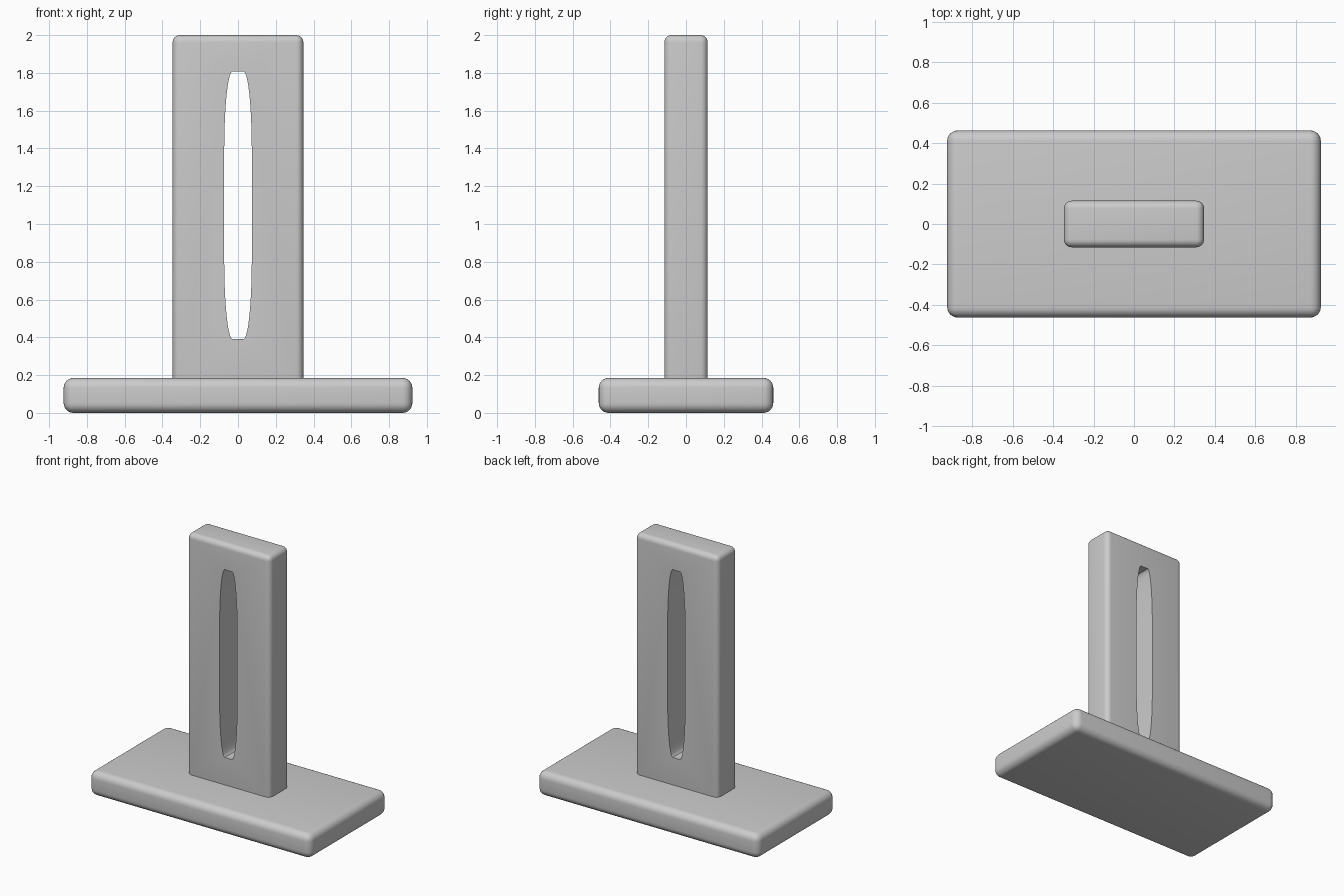
import bpy, bmesh, math

if "Cube" in bpy.data.objects:
    bpy.data.objects.remove(bpy.data.objects["Cube"])

grey = bpy.data.materials.new("light_grey")
grey.diffuse_color = (0.6, 0.6, 0.6, 1)
grey.use_nodes = True
grey.node_tree.nodes["Principled BSDF"].inputs["Base Color"].default_value = grey.diffuse_color


def finish(name, bm):
    bmesh.ops.recalc_face_normals(bm, faces=bm.faces)
    mesh = bpy.data.meshes.new(name)
    bm.to_mesh(mesh)
    bm.free()
    mesh.materials.append(grey)
    ob = bpy.data.objects.new(name, mesh)
    bpy.context.collection.objects.link(ob)
    return ob


def rounded_box(name, half_x, half_y, z0, z1, radius):
    bm = bmesh.new()
    bmesh.ops.create_cube(bm, size=2)
    for v in bm.verts:
        v.co = (v.co.x * half_x, v.co.y * half_y, z0 if v.co.z < 0 else z1)
    bmesh.ops.bevel(bm, geom=bm.edges[:], offset=radius, segments=6,
                    profile=0.5, affect='EDGES')
    return finish(name, bm)


def smooth(ob):
    bpy.ops.object.select_all(action='DESELECT')
    ob.select_set(True)
    bpy.context.view_layer.objects.active = ob
    bpy.ops.object.shade_smooth_by_angle(angle=math.radians(30))


# Foot plate and upright
base = rounded_box("base", 0.923, 0.462, 0.0, 0.185, 0.052)
upright = rounded_box("upright", 0.346, 0.115, 0.14, 2.0, 0.038)

# Slot cutter: a tall rectangle with stretched elliptical corners
half_w, half_h, mid_z = 0.073, 0.7075, 1.0995
rx, rz, steps = 0.043, 0.42, 10
bm = bmesh.new()
ring = []
for q, (sx, sz) in enumerate([(1, 1), (-1, 1), (-1, -1), (1, -1)]):
    for i in range(steps + 1):
        a = math.pi / 2 * (q + i / steps)
        ring.append(bm.verts.new((sx * (half_w - rx) + rx * math.cos(a), -0.3,
                                  mid_z + sz * (half_h - rz) + rz * math.sin(a))))
face = bm.faces.new(ring)
ext = bmesh.ops.extrude_face_region(bm, geom=[face])
for v in ext["geom"]:
    if isinstance(v, bmesh.types.BMVert):
        v.co.y = 0.3
cutter = finish("slot_cutter", bm)

# Cut the slot through the upright
mod = upright.modifiers.new("slot", 'BOOLEAN')
mod.operation = 'DIFFERENCE'
mod.solver = 'EXACT'
mod.object = cutter
bpy.context.view_layer.objects.active = upright
upright.select_set(True)
bpy.ops.object.modifier_apply(modifier="slot")
bpy.data.objects.remove(cutter, do_unlink=True)

for ob in (base, upright):
    smooth(ob)
